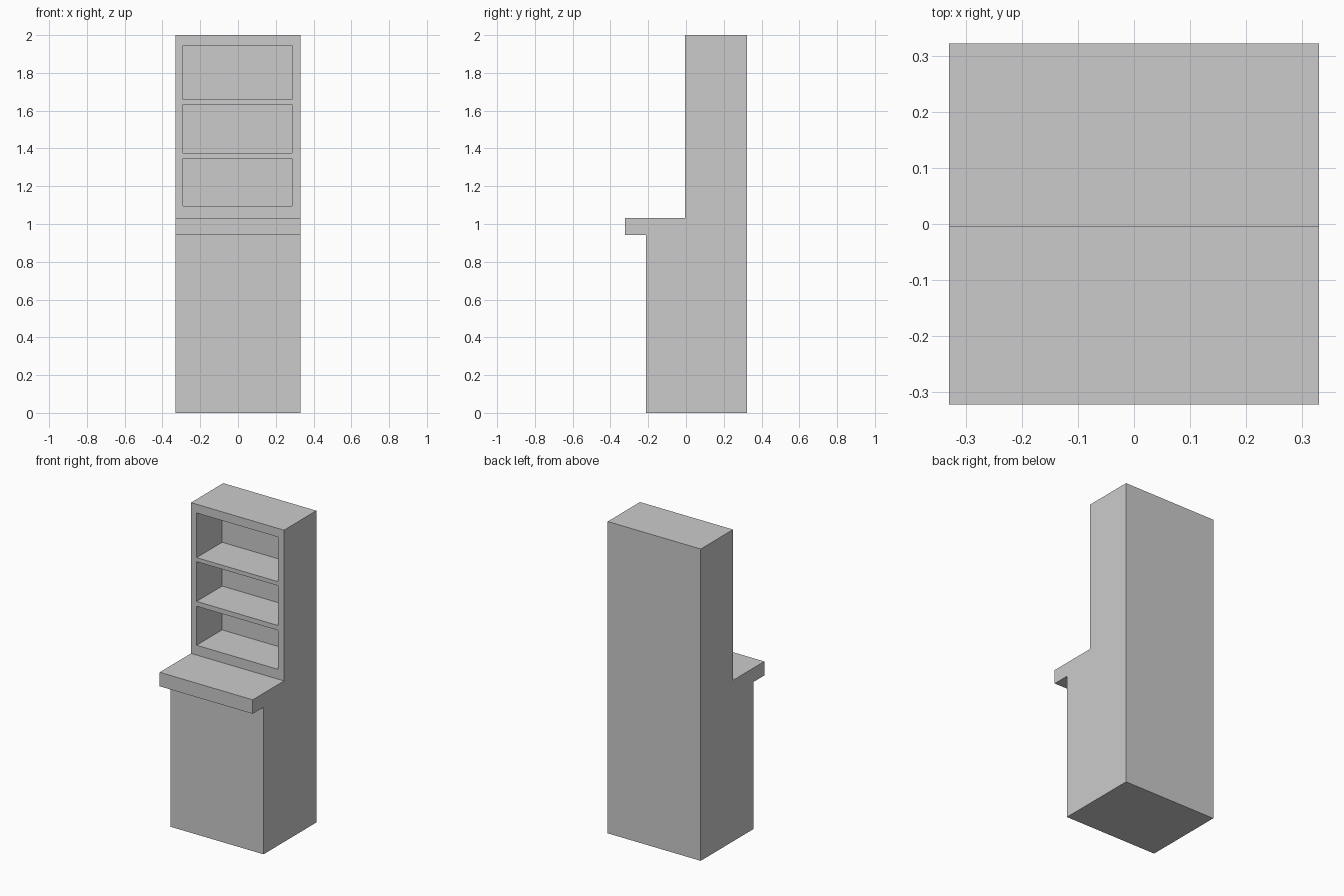
import bpy
import bmesh

if "Cube" in bpy.data.objects:
    bpy.data.objects.remove(bpy.data.objects["Cube"])

HALF_W = 0.33


def finish(name, bm):
    bmesh.ops.recalc_face_normals(bm, faces=bm.faces)
    mesh = bpy.data.meshes.new(name)
    bm.to_mesh(mesh)
    bm.free()
    obj = bpy.data.objects.new(name, mesh)
    bpy.context.collection.objects.link(obj)
    return obj


def extrude_profile(name, profile, x0, x1):
    """Extrude a closed (y, z) outline from x0 to x1."""
    bm = bmesh.new()
    face = bm.faces.new([bm.verts.new((x0, y, z)) for y, z in profile])
    ext = bmesh.ops.extrude_face_region(bm, geom=[face])
    verts = [g for g in ext["geom"] if isinstance(g, bmesh.types.BMVert)]
    bmesh.ops.translate(bm, verts=verts, vec=(x1 - x0, 0, 0))
    return finish(name, bm)


# Cabinet body: base, overhanging counter and upper column in one side outline
cabinet = extrude_profile("cabinet", [
    (0.322, 0), (0.322, 2), (-0.005, 2), (-0.005, 1.033),
    (-0.322, 1.033), (-0.322, 0.943), (-0.212, 0.943), (-0.212, 0),
], -HALF_W, HALF_W)

# Three open shelf compartments cut into the column front
for i, (z0, z1) in enumerate([(1.096, 1.346), (1.377, 1.632), (1.658, 1.944)]):
    cutter = extrude_profile(
        f"shelf_cutter_{i + 1}",
        [(-0.1, z0), (0.253, z0), (0.253, z1), (-0.1, z1)], -0.29, 0.287)
    cutter.hide_render = True
    cutter.hide_set(True)
    cut = cabinet.modifiers.new(f"shelf_opening_{i + 1}", "BOOLEAN")
    cut.operation = "DIFFERENCE"
    cut.solver = "EXACT"
    cut.object = cutter
